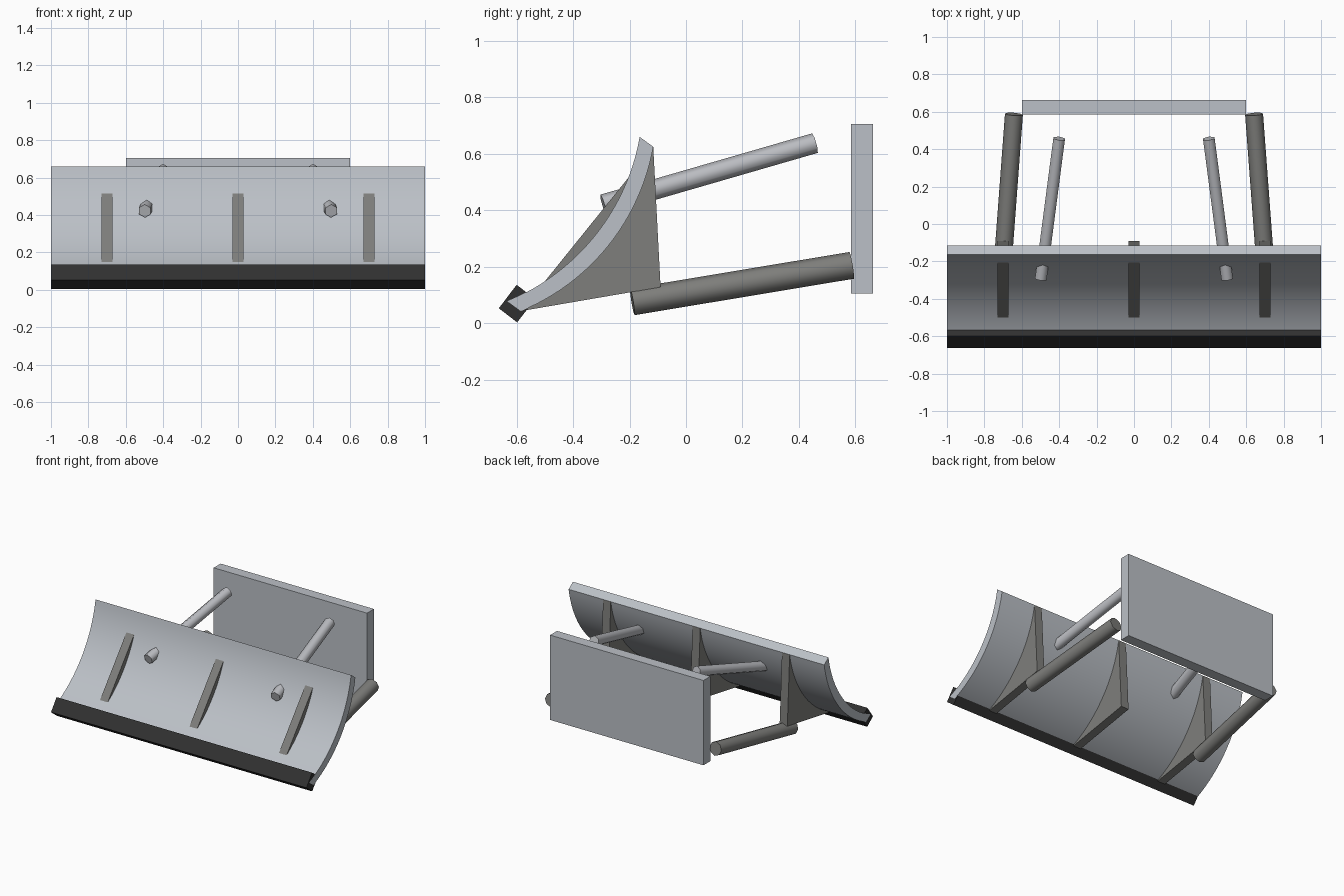
import bpy
import math
from mathutils import Vector

cube = bpy.data.objects.get("Cube")
if cube:
    bpy.data.objects.remove(cube, do_unlink=True)


def material(name, color):
    m = bpy.data.materials.new(name)
    m.use_nodes = True
    rgba = (*color, 1)
    m.diffuse_color = rgba
    m.node_tree.nodes["Principled BSDF"].inputs["Base Color"].default_value = rgba
    return m


steel = material("light steel", (0.50, 0.53, 0.57))
iron = material("dark iron", (0.21, 0.21, 0.20))
black = material("black edge", (0.03, 0.03, 0.03))
chrome = material("piston steel", (0.50, 0.51, 0.54))


def extrude_profile(name, profile, x, half, mat):
    """Sweep a closed (y, z) outline along x."""
    n = len(profile)
    verts = [(x + s * half, y, z) for s in (-1, 1) for y, z in profile]
    faces = [tuple(range(n))[::-1], tuple(range(n, 2 * n))]
    faces += [(i, (i + 1) % n, n + (i + 1) % n, n + i) for i in range(n)]
    mesh = bpy.data.meshes.new(name)
    mesh.from_pydata(verts, [], faces)
    mesh.materials.append(mat)
    obj = bpy.data.objects.new(name, mesh)
    bpy.context.collection.objects.link(obj)
    return obj


def smooth(obj, angle):
    bpy.ops.object.select_all(action='DESELECT')
    obj.select_set(True)
    bpy.context.view_layer.objects.active = obj
    bpy.ops.object.shade_smooth_by_angle(angle=math.radians(angle))


def rod(name, start, end, radius, sides, mat):
    a, b = Vector(start), Vector(end)
    bpy.ops.mesh.primitive_cylinder_add(vertices=sides, radius=radius,
                                        depth=(b - a).length, location=(a + b) / 2)
    obj = bpy.context.object
    obj.name = name
    obj.rotation_euler = (b - a).to_track_quat('Z', 'Y').to_euler()
    obj.data.materials.append(mat)
    smooth(obj, 65)


# Curved blade: a circular arc with a slanted, constant offset for the back
low, high = Vector((-0.633, 0.078)), Vector((-0.164, 0.66))
offset = Vector((0.048, -0.035))
chord = high - low
normal = Vector((chord.y, -chord.x)).normalized()
sag, half_len = 0.096, chord.length / 2
radius = (half_len ** 2 + sag ** 2) / (2 * sag)
center = (low + high) / 2 - normal * (radius - sag)
sweep = math.asin(half_len / radius)
steps = 24
front = []
for i in range(steps + 1):
    t = sweep * (2 * i / steps - 1)
    front.append(center + radius * (normal * math.cos(t) + chord.normalized() * math.sin(t)))
back = [p + offset for p in front]
blade = extrude_profile("blade", front[::-1] + back, 0, 1, steel)
smooth(blade, 30)

# Cutting edge along the bottom of the blade
extrude_profile("cutting_edge",
                [(-0.663, 0.053), (-0.598, 0.003), (-0.534, 0.086), (-0.6, 0.136)],
                0, 0.9995, black)

# Triangular ribs that pass through the blade
for name, x in (("right", -0.7), ("middle", 0), ("left", 0.7)):
    extrude_profile(name + "_rib", [back[0], (-0.09, 0.128), back[-1]], x, 0.03, iron)

# Push arms and lift pistons on both sides
for name, s in (("right", -1), ("left", 1)):
    rod(name + "_push_arm", (s * 0.7, -0.19, 0.076), (s * 0.642, 0.587, 0.205), 0.048, 8, iron)
    rod(name + "_piston", (s * 0.498, -0.293, 0.421), (s * 0.4, 0.457, 0.638), 0.036, 6, chrome)

# Mounting plate at the rear
extrude_profile("mounting_plate",
                [(0.585, 0.105), (0.662, 0.105), (0.662, 0.705), (0.585, 0.705)],
                0, 0.6, steel)
